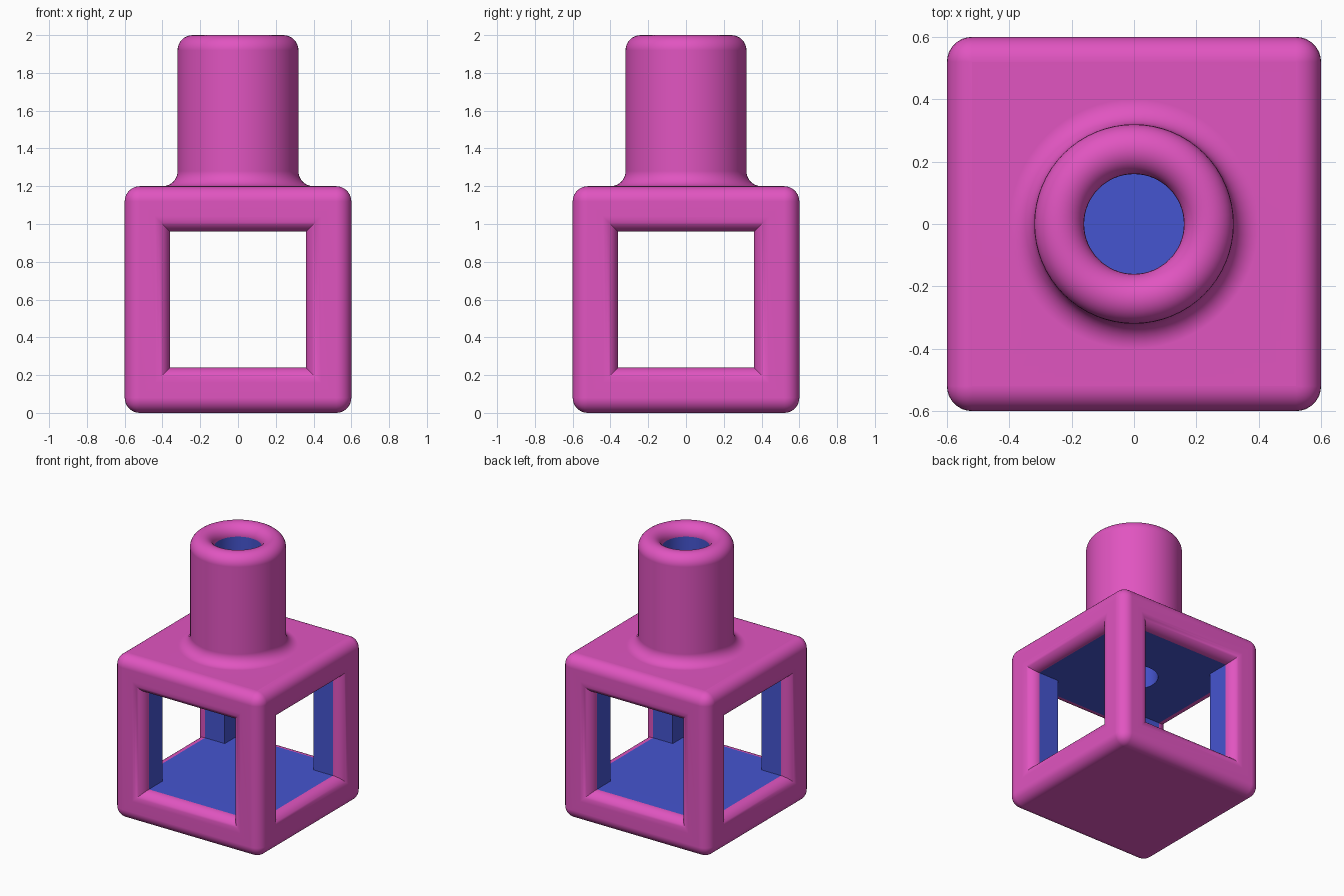
import bpy, bmesh
from math import sin, cos, pi, radians
from mathutils import Matrix, Vector

if "Cube" in bpy.data.objects:
    bpy.data.objects.remove(bpy.data.objects["Cube"])

R = 0.08      # rounding radius
SEG = 8       # steps per quarter round
N = 64        # sides of the neck


def material(name, rgb):
    m = bpy.data.materials.new(name)
    m.diffuse_color = (*rgb, 1)
    m.use_nodes = True
    m.node_tree.nodes["Principled BSDF"].inputs["Base Color"].default_value = m.diffuse_color
    return m


def ring(r, z):
    return [Vector((r * cos(2 * pi * i / N), r * sin(2 * pi * i / N), z)) for i in range(N)]


def square_ring(h, z):
    """Square outline sampled at the same angles as a round ring."""
    out = []
    for p in ring(1, 0):
        k = h / max(abs(p.x), abs(p.y))
        out.append(Vector((p.x * k, p.y * k, z)))
    return out


def window_loop(h, w, rot):
    """Square loop of half size h in a side wall, at distance w from the axis."""
    return [rot @ Vector((u * h, -w, 0.6 + v * h)) for u, v in ((-1, -1), (1, -1), (1, 1), (-1, 1))]


def strip(bm, loops, mat):
    rows = [[bm.verts.new(p) for p in lp] for lp in loops]
    for a, b in zip(rows, rows[1:]):
        n = len(a)
        for i in range(n):
            j = (i + 1) % n
            bm.faces.new((a[i], a[j], b[j], b[i])).material_index = mat


def arc(cx, cy, a0, a1, steps):
    return [(cx + R * cos(radians(a0 + (a1 - a0) * i / steps)),
             cy + R * sin(radians(a0 + (a1 - a0) * i / steps))) for i in range(steps + 1)]


def finish(name, bm, mats):
    bmesh.ops.remove_doubles(bm, verts=bm.verts, dist=1e-5)
    me = bpy.data.meshes.new(name)
    bm.to_mesh(me)
    bm.free()
    ob = bpy.data.objects.new(name, me)
    bpy.context.collection.objects.link(ob)
    for m in mats:
        me.materials.append(m)
    bpy.ops.object.select_all(action='DESELECT')
    ob.select_set(True)
    bpy.context.view_layer.objects.active = ob
    bpy.ops.object.shade_smooth_by_angle(angle=radians(35))
    wn = ob.modifiers.new("flat_faces", 'WEIGHTED_NORMAL')
    wn.keep_sharp = True
    return ob


mats = [material("pink_outside", (0.75, 0.09, 0.53)), material("blue_inside", (0.06, 0.09, 0.63))]

# Housing: rounded cube, its side and top flats replaced by windows and neck
bm = bmesh.new()
bmesh.ops.create_cube(bm, size=1.2, matrix=Matrix.Translation((0, 0, 0.6)))
bmesh.ops.bevel(bm, geom=bm.edges[:], offset=R, segments=SEG, profile=0.5, affect='EDGES')
flats = [f for f in bm.faces if f.calc_area() > 0.9 and f.calc_center_median().z > 0.1]
bmesh.ops.delete(bm, geom=flats, context='FACES')

# Four windows with rounded outer edges and blue inner jambs
for k in range(4):
    rot = Matrix.Rotation(k * pi / 2, 3, 'Z')
    prof = [(0.52, 0.6)] + arc(0.44, 0.52, 90, 180, SEG)
    strip(bm, [window_loop(h, w, rot) for h, w in prof], 0)
    strip(bm, [window_loop(0.36, w, rot) for w in (0.52, 0.36)], 1)

# Floor of the cavity
floor = [bm.verts.new((x * 0.36, y * 0.36, 0.24)) for x, y in ((-1, -1), (1, -1), (1, 1), (-1, 1))]
bm.faces.new(floor).material_index = 1
finish("housing", bm, mats)

# Neck: top plate, base fillet, tube and rounded rim, then bore and ceiling
bm = bmesh.new()
prof = arc(0.40, 1.28, 270, 180, SEG) + arc(0.24, 1.92, 0, 180, 2 * SEG)
strip(bm, [square_ring(0.52, 1.2)] + [ring(r, z) for r, z in prof], 0)
strip(bm, [ring(0.16, 1.92), ring(0.16, 0.96), square_ring(0.36, 0.96)], 1)
finish("neck", bm, mats)
